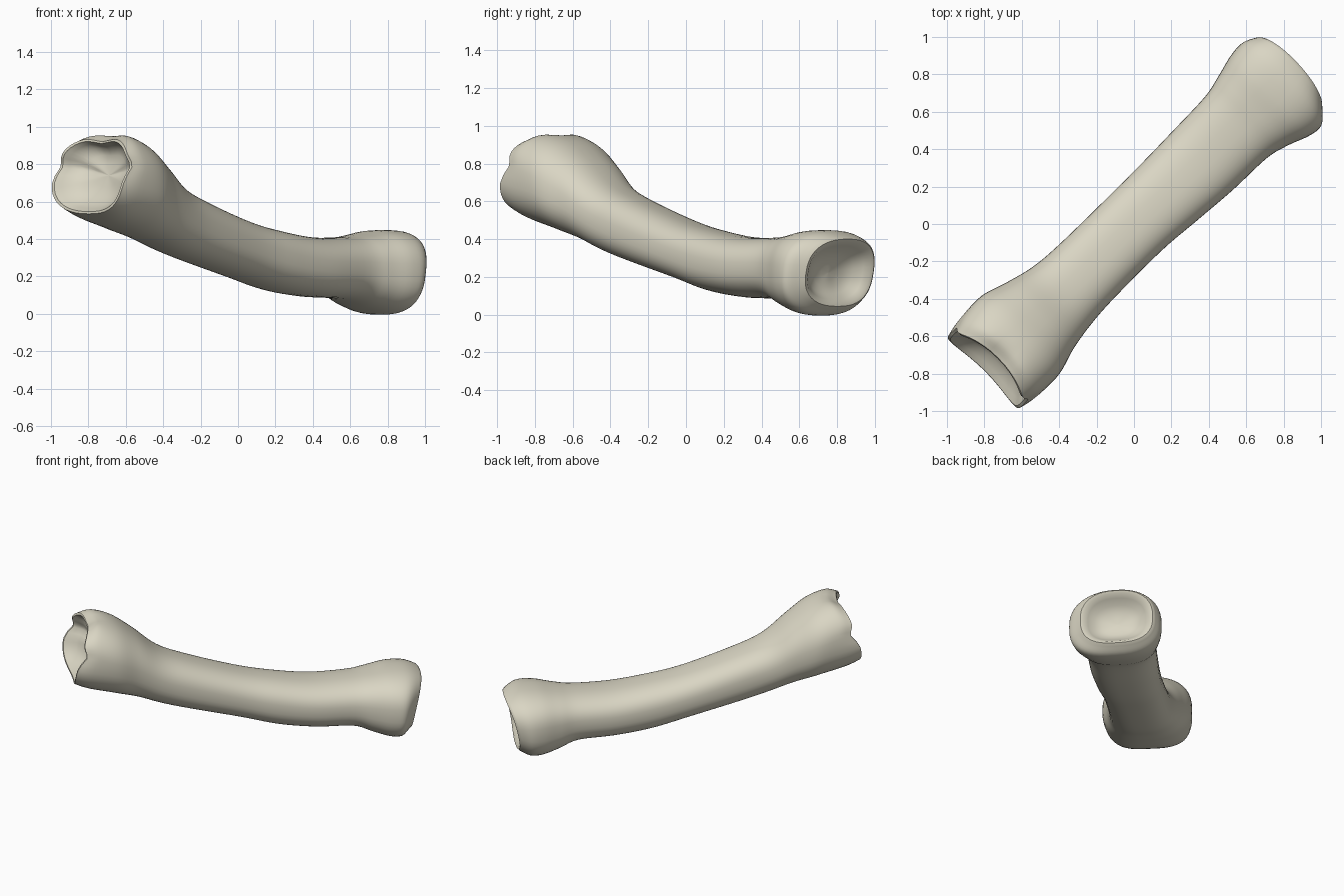
import bpy, bmesh
from math import sin, cos, pi, sqrt, copysign, exp

if "Cube" in bpy.data.objects:
    bpy.data.objects.remove(bpy.data.objects["Cube"])

# Cross-sections along the bone: station, right edge, left edge, bottom z, top z, squareness
SECTIONS = [
    (-1.09, -0.265, 0.28, 0.535, 0.945, 2.6),
    (-1.00, -0.285, 0.300, 0.49, 0.965, 2.5),
    (-0.85, -0.285, 0.305, 0.44, 0.93, 2.4),
    (-0.70, -0.243, 0.26, 0.395, 0.83, 2.4),
    (-0.54, -0.217, 0.22, 0.335, 0.70, 2.4),
    (-0.35, -0.205, 0.205, 0.28, 0.615, 2.5),
    (0.00, -0.205, 0.20, 0.19, 0.50, 2.5),
    (0.25, -0.225, 0.20, 0.125, 0.445, 2.5),
    (0.50, -0.245, 0.205, 0.092, 0.41, 2.5),
    (0.75, -0.253, 0.213, 0.08, 0.41, 2.5),
    (0.88, -0.285, 0.24, 0.035, 0.425, 2.6),
    (1.00, -0.33, 0.27, 0.0, 0.445, 2.6),
    (1.09, -0.335, 0.275, 0.0, 0.445, 2.5),
    (1.16, -0.27, 0.24, 0.035, 0.41, 2.5),
]
SIDES, STEPS = 48, 5


def spline(a, b, c, d, t):
    return [0.5 * (2*q + (r-p)*t + (2*p-5*q+4*r-s)*t*t + (3*q-p-3*r+s)*t**3)
            for p, q, r, s in zip(a, b, c, d)]


def smooth(t):
    t = min(1, max(0, t))
    return t * t * (3 - 2 * t)


def ring(sec, scale=1.0, inset=0.0):
    """One squared-oval loop, warped near the ends to give wavy rims."""
    s, right, left, low, high, n = sec
    pts = []
    for i in range(SIDES):
        a = 2 * pi * i / SIDES
        h = copysign(abs(cos(a)) ** (2 / n), cos(a))
        v = copysign(abs(sin(a)) ** (2 / n), sin(a))
        w = (left + right) / 2 + h * scale * (left - right) / 2
        z = (low + high) / 2 + v * scale * (high - low) / 2
        near, far = smooth((-s - 0.85) / 0.24), smooth((s - 1.0) / 0.16)
        notch = h * h * exp(-((v - 0.25) / 0.25) ** 2)
        st = s + inset
        st += near * (0.02 + 0.05 * v - 0.05 * h * h + 0.045 * notch) * scale
        st += far * (0.02 + 0.04 * v - 0.025 * h * h + 0.01 * h) * scale
        # shallow groove along the top of the flared end
        if v > 0:
            z -= near * scale ** 2 * 0.025 * exp(-(h / 0.3) ** 2) * v
        pts.append(((st - w) / sqrt(2), (st + w) / sqrt(2), z))
    return pts


# Dished flared end, shaft, then dished rounded end
loops = [ring(SECTIONS[0], k, d) for k, d in
         ((0.02, 0.12), (0.3, 0.115), (0.55, 0.10), (0.75, 0.07), (0.86, 0.03), (0.94, 0.0))]
last = len(SECTIONS) - 1
for i in range(last):
    quad = [SECTIONS[min(last, max(0, i + k))] for k in (-1, 0, 1, 2)]
    loops += [ring(spline(*quad, j / STEPS)) for j in range(STEPS)]
loops.append(ring(SECTIONS[-1]))
loops += [ring(SECTIONS[-1], k, -d) for k, d in
          ((0.95, -0.01), (0.87, -0.005), (0.76, 0.02), (0.6, 0.055),
           (0.4, 0.075), (0.2, 0.08), (0.02, 0.08))]

bm = bmesh.new()
rows = [[bm.verts.new(p) for p in loop] for loop in loops]
for a, b in zip(rows, rows[1:]):
    for i in range(SIDES):
        j = (i + 1) % SIDES
        bm.faces.new((a[i], a[j], b[j], b[i]))
bm.faces.new(rows[0])
bm.faces.new(rows[-1])
bmesh.ops.recalc_face_normals(bm, faces=bm.faces)
mesh = bpy.data.meshes.new("bone")
bm.to_mesh(mesh)
bm.free()
bone = bpy.data.objects.new("bone", mesh)
bpy.context.collection.objects.link(bone)

# Ivory colour
ivory = bpy.data.materials.new("ivory")
ivory.diffuse_color = (0.70, 0.67, 0.55, 1)
ivory.use_nodes = True
ivory.node_tree.nodes["Principled BSDF"].inputs["Base Color"].default_value = ivory.diffuse_color
mesh.materials.append(ivory)

# Smooth shading with crisp rims
bpy.context.view_layer.objects.active = bone
bone.select_set(True)
bpy.ops.object.shade_smooth_by_angle(angle=0.7)
